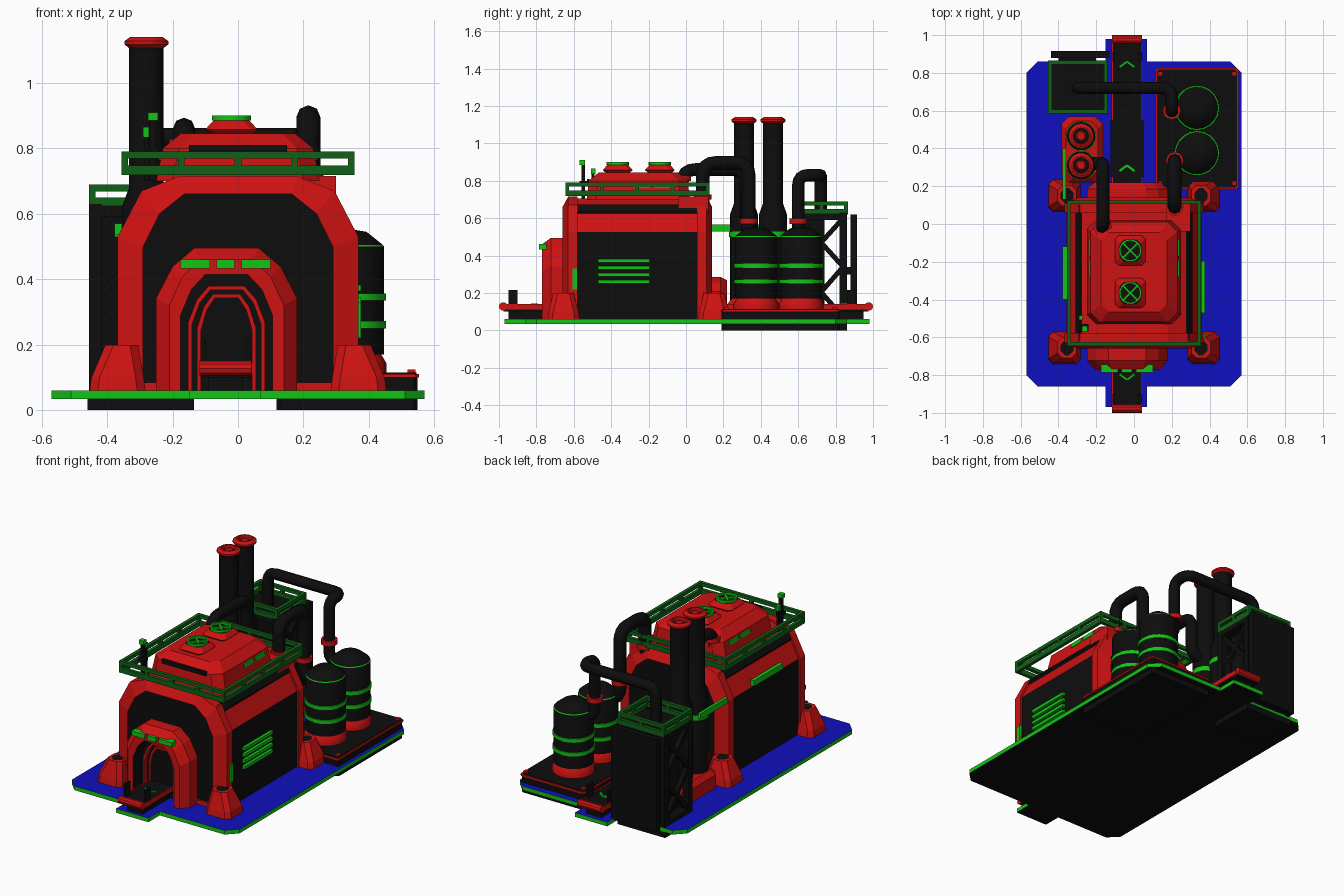
import bpy, bmesh, math
from mathutils import Vector

if "Cube" in bpy.data.objects:
    bpy.data.objects.remove(bpy.data.objects["Cube"])

COLORS = {"red": (0.62, 0.006, 0.006), "green": (0.006, 0.56, 0.008), "rail_green": (0.005, 0.12, 0.008),
          "blue": (0.005, 0.005, 0.52), "black": (0.004, 0.004, 0.004)}
MATS, IDX = {}, {}
for i, (n, c) in enumerate(COLORS.items()):
    MATS[n] = bpy.data.materials.new(n)
    MATS[n].diffuse_color = (*c, 1)
    IDX[n] = i


def finish(name, bm, smooth=False):
    bmesh.ops.recalc_face_normals(bm, faces=bm.faces)
    me = bpy.data.meshes.new(name)
    bm.to_mesh(me)
    bm.free()
    for m in MATS.values():
        me.materials.append(m)
    if smooth:
        for p in me.polygons:
            p.use_smooth = True
        me.set_sharp_from_angle(angle=math.radians(35))
    ob = bpy.data.objects.new(name, me)
    bpy.context.collection.objects.link(ob)
    return ob


def loft(name, rings, mats, start=None, end=None, closed=True, smooth=False):
    """Skin a list of point rings; one colour per segment, optional end caps."""
    bm = bmesh.new()
    vs = [[bm.verts.new(p) for p in r] for r in rings]
    if isinstance(mats, str):
        mats = [mats] * (len(rings) - 1)
    for a, b, m in zip(vs, vs[1:], mats):
        n = len(a)
        for i in range(n if closed else n - 1):
            j = (i + 1) % n
            bm.faces.new((a[i], a[j], b[j], b[i])).material_index = IDX[m]
    for ring, m in ((vs[0], start), (vs[-1], end)):
        if m:
            bm.faces.new(ring).material_index = IDX[m]
    return finish(name, bm, smooth)


def boxes(name, mat, *bounds):
    """One object made of axis-aligned boxes (x0, x1, y0, y1, z0, z1)."""
    bm = bmesh.new()
    for x0, x1, y0, y1, z0, z1 in bounds:
        v = bmesh.ops.create_cube(bm, size=1)["verts"]
        for k in v:
            k.co = (x0 + (k.co.x + .5) * (x1 - x0), y0 + (k.co.y + .5) * (y1 - y0), z0 + (k.co.z + .5) * (z1 - z0))
    for f in bm.faces:
        f.material_index = IDX[mat]
    return finish(name, bm)


def beams(name, mat, pairs, w):
    """Square beams between point pairs."""
    bm = bmesh.new()
    for a, b in pairs:
        a, b = Vector(a), Vector(b)
        q = (b - a).to_track_quat('Z', 'Y')
        for k in bmesh.ops.create_cube(bm, size=1)["verts"]:
            k.co = (a + b) / 2 + q @ Vector((k.co.x * w, k.co.y * w, k.co.z * (b - a).length))
    for f in bm.faces:
        f.material_index = IDX[mat]
    return finish(name, bm)


def rect(cx, cy, hx, hy, c, z):
    return [(cx + sx * (hx - a), cy + sy * (hy - b), z) for sx, sy, o in ((1, 1, 0), (-1, 1, 1), (-1, -1, 0), (1, -1, 1))
            for a, b in (((0, c), (c, 0)) if not o else ((c, 0), (0, c)))]


def turned(name, x, y, prof, mats, start=None, end=None, n=20):
    rings = [[(x + r * math.cos(2 * math.pi * i / n), y + r * math.sin(2 * math.pi * i / n), z) for i in range(n)]
             for r, z in prof]
    return loft(name, rings, mats, start, end, smooth=True)


def pipe(name, pts, r, bend=.07):
    path = [Vector(pts[0])]
    for a, b, c in zip(pts, pts[1:], pts[2:]):
        a, b, c = Vector(a), Vector(b), Vector(c)
        p, q = b + (a - b).normalized() * bend, b + (c - b).normalized() * bend
        path += [p * (1 - t) ** 2 + b * 2 * t * (1 - t) + q * t * t for t in (0, .25, .5, .75, 1)]
    path.append(Vector(pts[-1]))
    cu = bpy.data.curves.new(name, 'CURVE')
    cu.dimensions, cu.bevel_depth, cu.bevel_resolution, cu.use_fill_caps = '3D', r, 2, True
    s = cu.splines.new('POLY')
    s.points.add(len(path) - 1)
    for k, p in zip(s.points, path):
        k.co = (*p, 1)
    cu.materials.append(MATS["black"])
    ob = bpy.data.objects.new(name, cu)
    bpy.context.collection.objects.link(ob)


def railing(name, x0, x1, y0, y1, z0, z1, w, posts):
    h = z1 - z0
    out = []
    for a, b in ((z0, z0 + h * .42), (z1 - h * .3, z1)):
        out += [(x0, x1, y0, y0 + w, a, b), (x0, x1, y1 - w, y1, a, b), (x0, x0 + w, y0, y1, a, b), (x1 - w, x1, y0, y1, a, b)]
    for i in range(posts + 1):
        x, y = x0 + (x1 - x0 - w) * i / posts, y0 + (y1 - y0 - w) * i / posts
        out += [(x, x + w, k, k + w, z0, z1) for k in (y0, y1 - w)] + [(k, k + w, y, y + w, z0, z1) for k in (x0, x1 - w)]
    boxes(name, "rail_green", *out)


# Ground plate with a tab at each end: blue top, green rim, black underside
half = [(.57, -.80), (.57, .80), (.51, .86), (.07, .86), (.07, .98), (-.15, .98), (-.15, .86), (-.51, .86), (-.57, .80)]
plan = half + [(-.57, -.80), (-.51, -.86), (-.15, -.86), (-.15, -.97), (.07, -.97), (.07, -.86), (.51, -.86)]
loft("ground_plate", [[(x, y, z) for x, y in plan] for z in (.035, .06)], "green", "black", "blue")
boxes("tower_foundation", "black", (-.46, -.135, .57, .86, 0, .04))

# Main hall: black core with red roof, and a chamfered red hoop at each end
def hall(pts, y):
    return [(x, y, z) for x, z in pts] + [(-x, y, z) for x, z in reversed(pts)]

outer = [(.368, .06), (.368, .53), (.295, .67), (.18, .715)]
inner = [(.29, .06), (.29, .50), (.24, .60), (.165, .66)]
core = [(.358, .06), (.358, .525), (.288, .66), (.178, .706)]
ob = loft("hall_core", [hall(core, -.6), hall(core, .1)], "black", "black", "black")
for p in ob.data.polygons:
    if p.normal.z > .2:
        p.material_index = IDX["red"]
for nm, s, e in (("front_hoop", -1, -.58), ("back_hoop", 1, .06)):
    loft(nm, [hall(core, e), hall(outer, e), hall(outer, e + s * .05), hall(inner, e + s * .08), hall(inner, e + s * .068)],
         "red", None, "black", closed=False)
boxes("front_sill", "red", (-.29, .29, -.66, -.64, .06, .085))
for s in (-1, 1):
    win = [(s * x, z) for x, z in ((.306, .625), (.311, .637), (.287, .674), (.275, .672))]
    loft("roof_window", [[(x, y, z) for x, z in win] for y in (-.62, .1)], "black", "black", "black")
boxes("side_vents", "green", *[(.355, .376, -.47, -.195, z, z + .019) for z in (.25, .288, .326, .364)],
      (.36, .376, -.607, -.58, .22, .33))
boxes("left_light_bars", "green", (-.378, -.355, -.40, -.12, .535, .57), (-.378, -.36, .13, .40, .53, .565))

# Roof monitor, fans and railing
loft("roof_monitor", [rect(0, -.255, a, b, c, z) for a, b, c, z in
     ((.25, .275, .05, .70), (.23, .265, .05, .80), (.175, .21, .04, .845))], "red", None, "red")
boxes("monitor_front_window", "black", (-.15, .15, -.53, -.515, .785, .81))
boxes("monitor_side_slits", "green", *[(s * .236 - .005, s * .236 + .005, y, y + .09, .765, .79) for s in (-1, 1) for y in (-.28, -.17)])
for y in (-.14, -.365):
    loft("fan_housing", [rect(-.02, y, a, a, .02, z) for a, z in ((.055, .835), (.08, .858), (.055, .885), (.055, .886))],
         "red", None, "black")
    turned("fan_ring", -.02, y, [(.05, .885), (.06, .885), (.06, .9), (.05, .9), (.05, .885)], "green")
    beams("fan_cross", "green", [((-.02 - .037, y - k * .037, .89), (-.02 + .037, y + k * .037, .89)) for k in (-1, 1)], .012)
railing("roof_railing", -.356, .356, -.645, .125, .718, .79, .02, 4)
boxes("aerial_posts", "black", (-.27, -.25, -.56, -.54, .70, .89), (-.287, -.272, -.505, -.49, .70, .84), (-.28, -.24, -.57, -.53, .78, .8))
boxes("aerial_lamps", "green", (-.275, -.245, -.57, -.54, .885, .91), (-.291, -.272, -.508, -.485, .835, .865))

# Gate arches at both ends, with nested red trims
def arch(w, top, y):
    h = top - .06
    pts = [(w, .06), (w, .06 + .65 * h), (.77 * w, .06 + .87 * h), (.46 * w, top)]
    return [(-.035 + x, y, z) for x, z in pts] + [(-.035 - x, y, z) for x, z in reversed(pts)]

for nm, y, s, k in (("front_gate", -.65, -1, 1), ("back_gate", .13, 1, .52)):
    t = lambda z: .06 + (z - .06) * k
    d = .12 if s < 0 else .09
    loft(nm, [arch(.215, t(.495), y), arch(.215, t(.495), y + s * d * .6), arch(.175, t(.46), y + s * d),
              arch(.14, t(.415), y + s * d), arch(.14, t(.415), y + s * .03)],
         ["red"] * 3 + ["black"], None, "black", closed=False)
    for w, z, e in ((.118, .38, .055), (.09, .355, .042)):
        loft(nm + "_trim", [arch(w, t(z), y + s * .03), arch(w, t(z), y + s * e), arch(w - .012, t(z - .012), y + s * e),
                            arch(w - .012, t(z - .012), y + s * .03)], "red", closed=False)
boxes("gate_lights", "green", *[(a, b, -.785, -.745, .433, .461) for a, b in ((-.175, -.085), (-.065, -.01), (.01, .1))])

# Corner buttresses
for sx in (-1, 1):
    for y in (-.655, .15):
        loft("corner_foot", [rect(sx * x, y, a, b, .025, z) for x, a, b, z in
             ((.368, .085, .085, .06), (.368, .08, .08, .1), (.355, .05, .055, .2), (.355, .035, .04, .2))], "red", None, "black")

# Conveyor running through the hall
boxes("conveyor", "black", (-.112, .037, -.975, .975, .1, .135), (-.09, .015, -.95, .95, .06, .1),
      *[(x, x + .015, y, y + .05, .1, .215) for x in (-.115, .025) for y in (-.95, .86)],
      (-.125, .05, .25, .55, .1, .142))
boxes("conveyor_side_strips", "red", *[(x, x + .007, a, b, .112, .142) for x in (-.118, .036) for a, b in ((-.97, -.6), (.1, .97))])
for y in (-.977, .977):
    loft("end_roller", [[(x, y + .023 * math.cos(a * math.pi / 5), .128 + .023 * math.sin(a * math.pi / 5)) for a in range(10)]
                        for x in (-.117, .042)], "red", "red", "red")
beams("direction_arrows", "green", [((-.037 + s * .04, y - .03, .143), (-.037, y, .143)) for s in (-1, 1) for y in (.86, .31)]
      + [((-.037 + s * .04, -.795, .137), (-.037, -.825, .137)) for s in (-1, 1)], .012)

# Storage tanks on their pad
loft("tank_pad", [rect(.333, .505, a, a + .1, .01, z) for a, z in ((.215, 0), (.215, .1), (.22, .1), (.22, .11), (.212, .11), (.212, .115))],
     ["black", "red", "red", "red", "black"], "black", "black")
boxes("pad_corner_bolts", "red", *[(x - .012, x + .012, y - .012, y + .012, .11, .125) for x in (.14, .53) for y in (.215, .795)])
for y in (.375, .615):
    turned("tank", .333, y, [(.12, .115), (.12, .145), (.105, .17), (.113, .17), (.113, .5), (.11, .505), (.06, .545), (.03, .55)],
           ["red", "red", "black", "black", "green", "black", "black"], None, "black")
    for z in (.25, .335):
        turned("tank_band", .333, y, [(.11, z), (.119, z), (.119, z + .022), (.11, z + .022)], "green")

# Twin chimneys on a red plinth
loft("chimney_plinth", [rect(-.275, .395, a, b, .04, z) for a, b, z in ((.11, .175, .06), (.11, .175, .14), (.085, .15, .17))], "red", None, "red")
for y in (.31, .465):
    turned("chimney", -.28, y, [(.075, .16), (.075, .62), (.053, .68), (.053, 1.11), (.04, 1.115)], "black", None, "black")
    turned("chimney_cap", -.28, y, [(.045, 1.1), (.067, 1.118), (.067, 1.128), (.05, 1.14), (.042, 1.14), (.042, 1.105)], "red")
    turned("chimney_core", -.28, y, [(.03, 1.11), (.02, 1.13)], "red", None, "red")
    turned("chimney_band", -.28, y, [(.07, .5), (.079, .5), (.079, .53), (.07, .53)], "green")

# Lattice tower with railed deck and rear panel
X, Y = (-.435, -.16), (.605, .84)
cr = []
for a, b in ((.07, .34), (.34, .6)):
    for y in Y:
        cr += [((X[0], y, a), (X[1], y, b)), ((X[1], y, a), (X[0], y, b))]
    for x in X:
        cr += [((x, Y[0], a), (x, Y[1], b)), ((x, Y[1], a), (x, Y[0], b))]
beams("tower_braces", "black", cr, .026)
boxes("tower_frame", "black", *[(x - .02, x + .02, y - .02, y + .02, .05, .63) for x in X for y in Y],
      (-.455, -.14, .585, .86, .59, .625), (-.40, -.20, .64, .74, .06, .6), (-.455, -.14, .585, .86, .05, .09),
      (-.44, -.13, .88, .915, .05, .62), (-.4, -.2, .85, .89, .3, .34))
railing("tower_railing", -.455, -.14, .585, .865, .62, .69, .02, 2)

# Pipework with red collars
pipe("tower_pipe", [(-.3, .72, .61), (-.3, .72, .83), (.2, .72, .83), (.2, .6, .83), (.2, .6, .47), (.32, .6, .47)], .033, .055)
pipe("hall_tank_pipe", [(.215, .09, .62), (.215, .09, .895), (.215, .335, .895), (.215, .335, .47), (.33, .335, .47)], .037)
pipe("chimney_pipe", [(-.165, -.02, .74), (-.165, -.02, .86), (-.165, .32, .86), (-.165, .32, .6), (-.28, .32, .6)], .034)
for x, y, z in ((.2, .6, .57), (.215, .335, .57), (.215, .09, .70), (-.165, -.02, .80)):
    turned("pipe_collar", x, y, [(.034, z), (.047, z), (.047, z + .028), (.034, z + .028)], "red", n=12)
boxes("pipe_mount", "red", (.17, .3, -.04, .12, .62, .715))

for m in bpy.data.materials:
    if m.users and not m.is_grease_pencil:
        m.use_nodes = True
        m.node_tree.nodes["Principled BSDF"].inputs["Base Color"].default_value = m.diffuse_color
